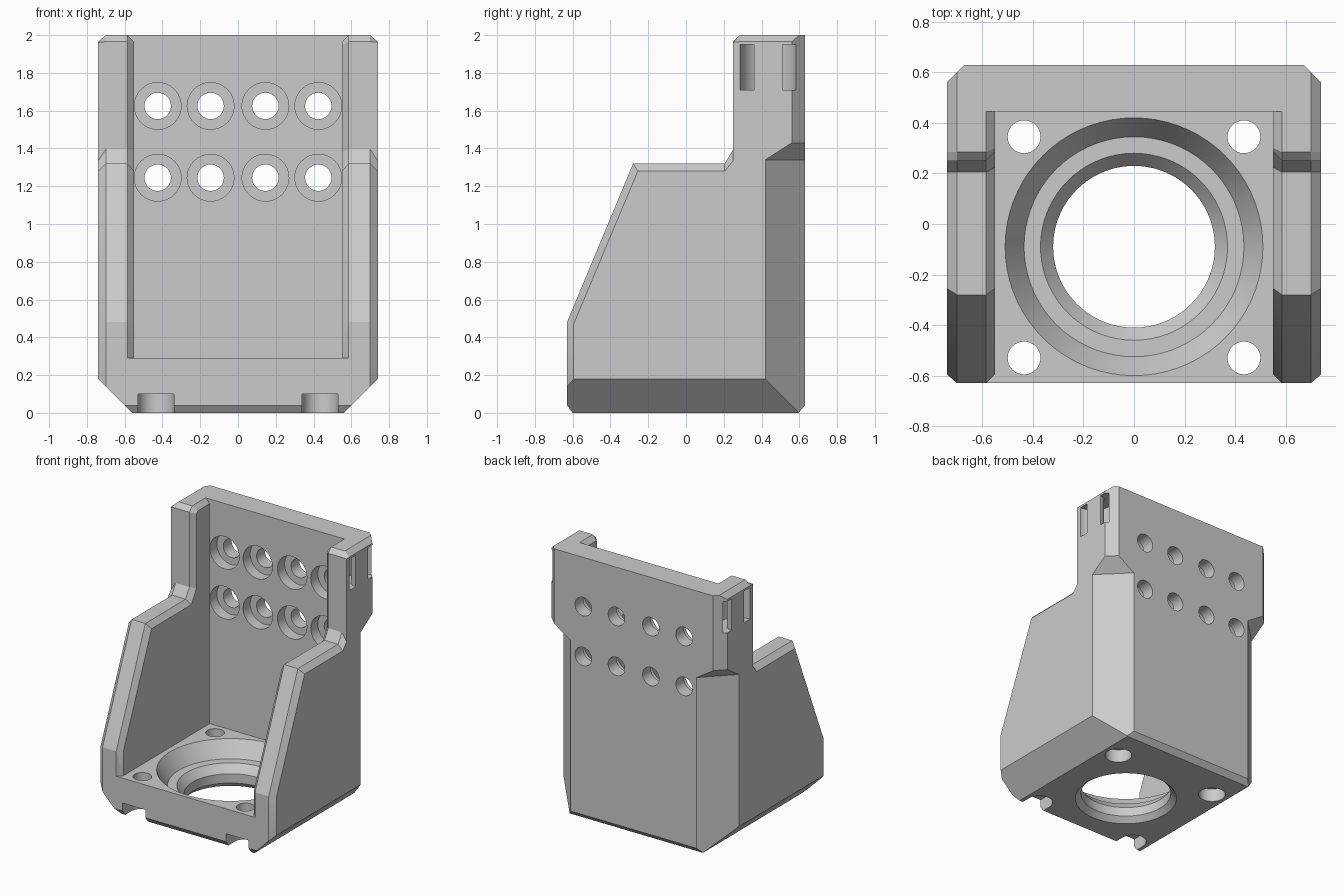
import bpy, bmesh
from math import cos, sin, pi

cube = bpy.data.objects.get("Cube")
if cube:
    bpy.data.objects.remove(cube, do_unlink=True)

grey = bpy.data.materials.new("plain_grey")
grey.use_nodes = True
COLOUR = (0.6, 0.6, 0.6, 1)
grey.diffuse_color = COLOUR
grey.node_tree.nodes["Principled BSDF"].inputs["Base Color"].default_value = COLOUR


def loft(name, rings, wrap=False):
    """Solid through rings of equal point count, capped or closed in a loop."""
    bm = bmesh.new()
    vs = [[bm.verts.new(p) for p in ring] for ring in rings]
    n = len(vs[0])
    pairs = list(zip(vs, vs[1:])) + ([(vs[-1], vs[0])] if wrap else [])
    for a, b in pairs:
        for i in range(n):
            j = (i + 1) % n
            bm.faces.new((a[i], a[j], b[j], b[i]))
    if not wrap:
        bm.faces.new(vs[0])
        bm.faces.new(vs[-1])
    bmesh.ops.recalc_face_normals(bm, faces=bm.faces)
    mesh = bpy.data.meshes.new(name)
    bm.to_mesh(mesh)
    bm.free()
    ob = bpy.data.objects.new(name, mesh)
    bpy.context.collection.objects.link(ob)
    return ob


def box(x0, x1, y0, y1, z0, z1):
    return loft("box_cutter", [[(x0, y0, z), (x1, y0, z), (x1, y1, z), (x0, y1, z)]
                               for z in (z0, z1)])


def turned(steps, x, h, along="z", sides=48):
    """Round cutter from (radius, position) steps along z or y."""
    rings = []
    for r, t in steps:
        ring = []
        for i in range(sides):
            u, v = x + r * cos(2 * pi * i / sides), h + r * sin(2 * pi * i / sides)
            ring.append((u, v, t) if along == "z" else (u, t, v))
        rings.append(ring)
    return loft("round_cutter", rings)


def cut(body, cutter):
    mod = body.modifiers.new("cut", 'BOOLEAN')
    mod.operation = 'DIFFERENCE'
    mod.solver = 'EXACT'
    mod.object = cutter
    dg = bpy.context.evaluated_depsgraph_get()
    mesh = bpy.data.meshes.new_from_object(body.evaluated_get(dg))
    body.modifiers.clear()
    body.data = mesh
    bpy.data.objects.remove(cutter, do_unlink=True)


# Side outline, and the same outline drawn in where the outer edges are bevelled
foot = [(-0.60, 0), (0.595, 0), (0.63, 0.04)]
outline = foot + [(0.63, 2), (0.285, 2), (0.25, 1.965), (0.25, 1.395), (0.205, 1.32),
                  (-0.28, 1.32), (-0.63, 0.48), (-0.63, 0.04)]
inset = foot + [(0.63, 1.965), (0.285, 1.965), (0.25, 1.964), (0.25, 1.335), (0.205, 1.28),
                (-0.255, 1.28), (-0.595, 0.47), (-0.595, 0.04)]
body = loft("bracket_body", [[(x, y, z) for y, z in prof] for x, prof in
                             ((-0.74, inset), (-0.70, outline), (0.70, outline), (0.74, inset))])

# Open pocket between the side walls
cut(body, box(-0.55, 0.55, -1, 0.445, 0.29, 2.5))

# Bevel along the inner edges of the side walls
edge = [(-0.63, 0.29), (-0.63, 0.48), (-0.28, 1.32), (0.205, 1.32),
        (0.25, 1.395), (0.25, 1.965), (0.285, 2), (0.445, 2)]
drawn_in = [(-0.595, 0.29), (-0.595, 0.47), (-0.255, 1.28), (0.225, 1.28),
            (0.285, 1.38), (0.285, 1.95), (0.30, 1.965), (0.445, 1.965)]


def flare(x, side):
    t = (0.585 - x) / 0.035
    path = [(p[0] + t * (q[0] - p[0]), p[1] + t * (q[1] - p[1])) for p, q in zip(edge, drawn_in)]
    return [(side * x, y, z) for y, z in path + [(0.445, 2.5), (-1, 2.5), (-1, 0.29)]]


for side in (-1, 1):
    cut(body, loft("flare_cutter", [flare(0.545, side), flare(0.61, side)]))

    # Rear corner bevel, wide below and narrow above
    cut(body, loft("corner_cutter", [
        [(side * (s - 1), 1, z), (side, 1, z), (side, s - 1, z)]
        for s, z in ((1.16, -0.1), (1.16, 1.34), (1.30, 1.43), (1.30, 2.1))]))

    # Lower side bevel
    cut(body, loft("lower_cutter", [
        [(side * 0.46, y, -0.1), (side, y, -0.1), (side, y, 0.44)] for y in (-1, 1)]))

    # Curved tie channel near the top of each side
    channel = []
    for i in range(48):
        c, s = cos(2 * pi * i / 48), sin(2 * pi * i / 48)
        channel.append([(side * 0.74 + r * c, 0.435 + r * s, z) for r, z in
                        ((0.075, 1.71), (0.148, 1.71), (0.148, 1.95), (0.075, 1.95))])
    cut(body, loft("channel_cutter", channel, wrap=True))

    # Floor bolt holes with recesses underneath, the front ones open forward
    for y in (-0.53, 0.345):
        cut(body, turned([(0.095, -0.1), (0.095, 0.1), (0.065, 0.1), (0.065, 0.4)],
                         side * 0.435, y, sides=32))
    cut(body, box(side * 0.435 - 0.095, side * 0.435 + 0.095, -0.8, -0.53, -0.1, 0.1))

    # Back wall bolt holes, recessed from the front
    for x in (0.145, 0.425):
        for z in (1.245, 1.625):
            cut(body, turned([(0.124, 0.40), (0.124, 0.53), (0.07, 0.53), (0.07, 0.8)],
                             side * x, z, along="y", sides=32))

# Stepped round opening in the floor
cut(body, turned([(0.40, -0.04), (0.36, 0), (0.32, 0.04), (0.32, 0.11), (0.37, 0.17),
                  (0.435, 0.17), (0.51, 0.29), (0.51, 0.4)], 0, -0.09, sides=72))

body.data.materials.clear()
body.data.materials.append(grey)
for poly in body.data.polygons:
    poly.material_index = 0
bpy.ops.object.select_all(action='DESELECT')
body.select_set(True)
bpy.context.view_layer.objects.active = body
bpy.ops.object.shade_smooth_by_angle(angle=pi / 9)
